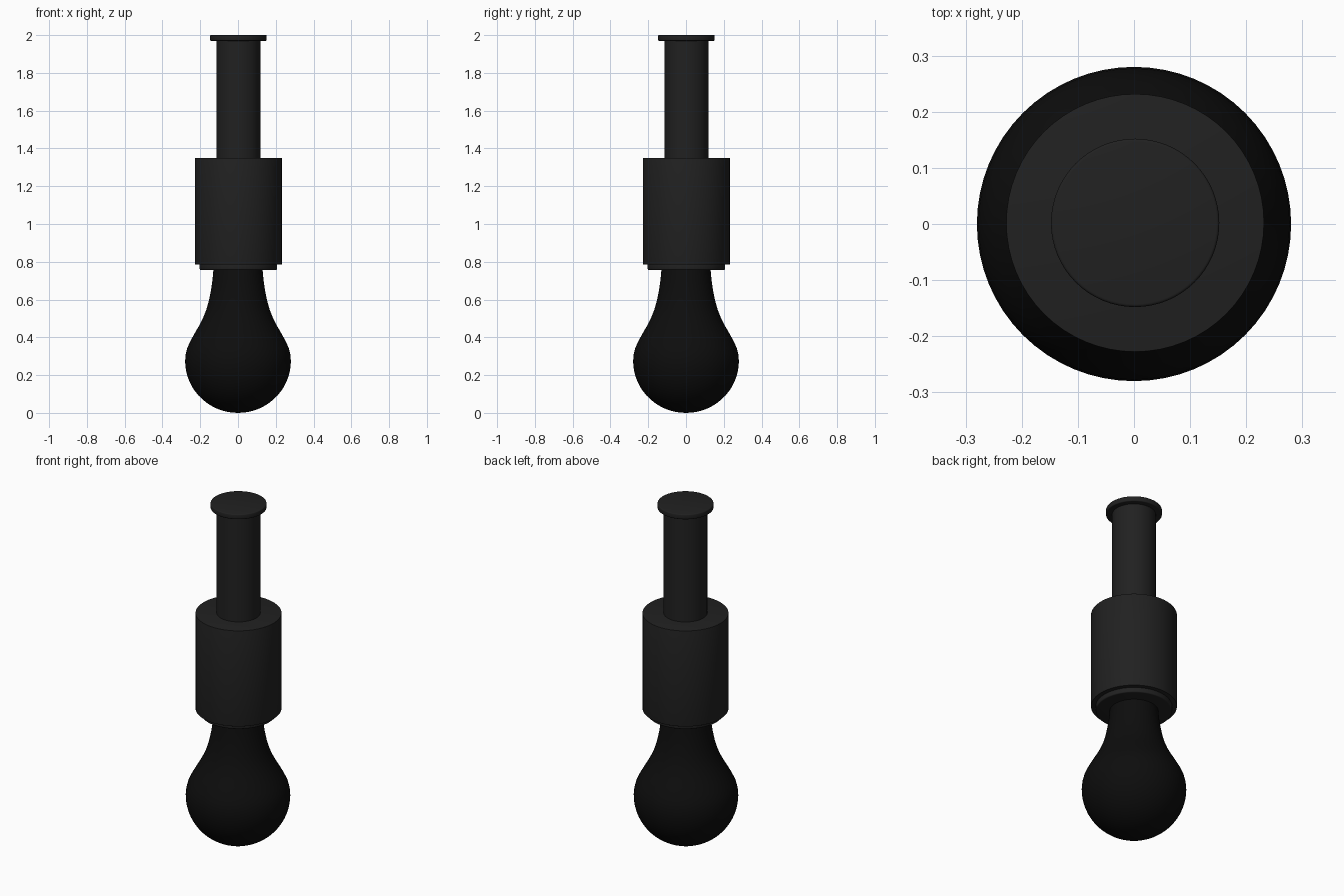
import bpy, bmesh, math

if "Cube" in bpy.data.objects:
    bpy.data.objects.remove(bpy.data.objects["Cube"])

SEG = 64


def material(name, v):
    m = bpy.data.materials.new(name)
    m.diffuse_color = (v, v, v, 1)
    m.use_nodes = True
    m.node_tree.nodes["Principled BSDF"].inputs["Base Color"].default_value = m.diffuse_color
    return m


black_metal = material("black_metal", 0.015)
dark_glass = material("dark_glass", 0.004)


def lathe(name, profile, mat, offset=0.0):
    """Spin an (r, z) profile, from bottom to top, around the z axis."""
    bm = bmesh.new()
    rings = []
    for r, z in profile:
        if r < 1e-6:
            rings.append([bm.verts.new((offset, offset, z))])
        else:
            rings.append([bm.verts.new((offset + r * math.cos(2 * math.pi * i / SEG),
                                        offset + r * math.sin(2 * math.pi * i / SEG), z))
                          for i in range(SEG)])
    for a, b in zip(rings, rings[1:]):
        for i in range(SEG):
            j = (i + 1) % SEG
            if len(a) == 1:
                bm.faces.new((a[0], b[j], b[i]))
            elif len(b) == 1:
                bm.faces.new((a[i], a[j], b[0]))
            else:
                bm.faces.new((a[i], a[j], b[j], b[i]))
    bmesh.ops.recalc_face_normals(bm, faces=bm.faces)
    me = bpy.data.meshes.new(name)
    bm.to_mesh(me)
    bm.free()
    me.materials.append(mat)
    ob = bpy.data.objects.new(name, me)
    bpy.context.collection.objects.link(ob)
    bpy.ops.object.select_all(action='DESELECT')
    ob.select_set(True)
    bpy.context.view_layer.objects.active = ob
    bpy.ops.object.shade_smooth_by_angle(angle=math.radians(35))
    return ob


def cylinder(name, r, z0, z1, bevel=0.0):
    """Capped cylinder with softly rounded rims."""
    arc = [math.radians(a) for a in (0, 30, 60, 90)] if bevel else [0]
    low = [(r - bevel + bevel * math.sin(a), z0 + bevel - bevel * math.cos(a)) for a in arc]
    if not bevel:
        low = [(r, z0)]
    high = [(x, z0 + z1 - z) for x, z in reversed(low)]
    return lathe(name, [(0, z0)] + low + high + [(0, z1)], black_metal, 0.002)


# Bulb: round lower globe, then a concave shoulder running up into the neck
globe = [(0.28 * math.sin(math.radians(a)), 0.275 - 0.275 * math.cos(math.radians(a)))
         for a in range(0, 91, 6)]
shoulder = [(0.277, 0.31), (0.268, 0.345), (0.252, 0.38), (0.23, 0.42), (0.207, 0.46),
            (0.186, 0.50), (0.168, 0.545), (0.154, 0.595), (0.143, 0.65),
            (0.135, 0.705), (0.130, 0.76), (0.128, 0.775), (0, 0.775)]
lathe("bulb", globe + shoulder, dark_glass)

# Lamp holder, its lower ring, the stem and the ceiling cap
cylinder("socket_ring", 0.205, 0.757, 0.79, 0.006)
cylinder("socket_body", 0.23, 0.785, 1.35, 0.001)
cylinder("stem", 0.117, 1.345, 1.975)
cylinder("top_cap", 0.15, 1.97, 2.0, 0.005)
